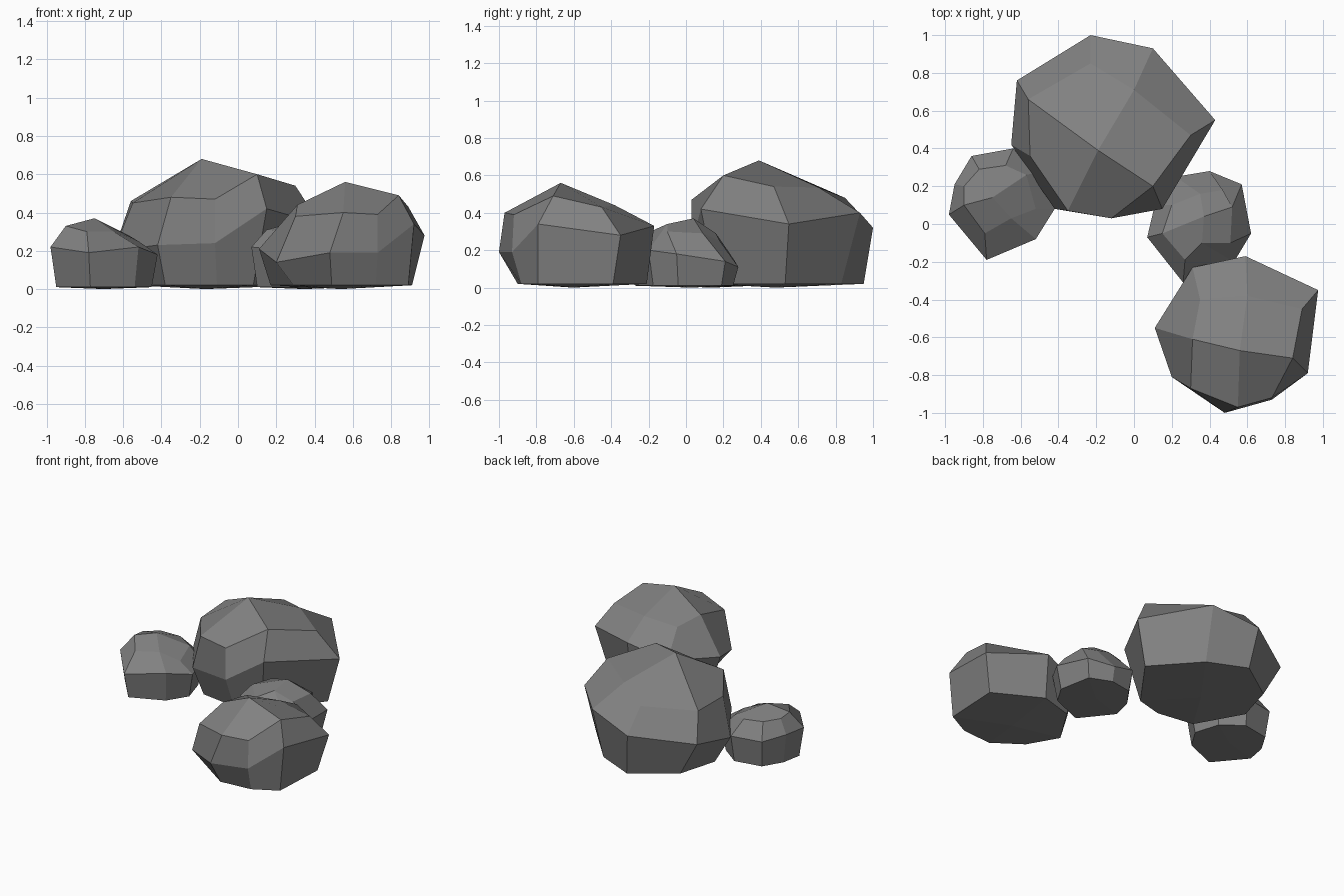
import bpy, bmesh

# Dark stone colour
stone = bpy.data.materials.new("dark_stone")
stone.diffuse_color = (.22, .22, .22, 1)


def rock(name, apex, shoulder, waist, foot, mid=0, base_z=.02):
    """Faceted boulder of quads: apex, shoulder ring, waist ring, foot ring.
    foot is a list of xy points, or a factor that draws the waist inwards."""
    n = len(waist)
    cx = sum(p[0] for p in waist) / n
    cy = sum(p[1] for p in waist) / n
    if isinstance(foot, float):
        foot = [(cx + (x - cx) * foot, cy + (y - cy) * foot) for x, y, z in waist]
    bm = bmesh.new()
    top = bm.verts.new(apex)
    bottom = bm.verts.new((cx, cy, 0))
    rings = [[bm.verts.new(p) for p in ring]
             for ring in (shoulder, waist, [(x, y, base_z) for x, y in foot])]
    # crown of four quads and underside of four quads
    for i in range(mid, n + mid, 2):
        j, k = (i + 1) % n, (i + 2) % n
        bm.faces.new((top, rings[0][i % n], rings[0][j], rings[0][k]))
        bm.faces.new((bottom, rings[2][k], rings[2][j], rings[2][i % n]))
    # side bands
    for upper, lower in zip(rings, rings[1:]):
        for i in range(n):
            j = (i + 1) % n
            bm.faces.new((upper[i], lower[i], lower[j], upper[j]))
    bmesh.ops.recalc_face_normals(bm, faces=bm.faces[:])
    mesh = bpy.data.meshes.new(name)
    bm.to_mesh(mesh)
    bm.free()
    mesh.materials.append(stone)
    bpy.context.collection.objects.link(bpy.data.objects.new(name, mesh))


# Largest boulder at the back
shoulder = [(-.35, .07, .48), (-.12, .03, .47), (.10, .20, .60), (.30, .47, .54),
            (0, .71, .535), (-.23, .85, .48), (-.56, .66, .46), (-.55, .36, .45)]
waist = [(-.42, .08, .23), (-.12, .03, .24), (.15, .08, .42), (.43, .55, .34),
         (.10, .93, .40), (-.23, 1.0, .32), (-.62, .76, .27), (-.65, .42, .20)]
foot = [(-.38, .15), (-.11, .11), (.08, .16), (.35, .53),
        (.08, .83), (-.19, .95), (-.48, .75), (-.56, .47)]
rock("back_boulder", (-.19, .39, .68), shoulder, waist, foot)

# Second boulder at the front right
shoulder = [(.30, -.87, .38), (.55, -.97, .40), (.73, -.92, .39), (.84, -.71, .49),
            (.89, -.45, .43), (.60, -.38, .44), (.35, -.40, .42), (.31, -.61, .44)]
waist = [(.20, -.81, .14), (.48, -1.0, .19), (.73, -.93, .19), (.92, -.79, .34),
         (.975, -.35, .28), (.59, -.17, .33), (.31, -.23, .25), (.11, -.55, .21)]
foot = [(.29, -.76), (.49, -.90), (.72, -.88), (.89, -.79),
        (.91, -.39), (.58, -.21), (.34, -.28), (.17, -.55)]
rock("front_boulder", (.56, -.67, .56), shoulder, waist, foot, mid=1)

# Small stone on the left
shoulder = [(-.90, .10, .33), (-.79, -.05, .30), (-.65, .03, .30), (-.52, .08, .25),
            (-.57, .26, .28), (-.68, .31, .30), (-.82, .29, .31), (-.90, .20, .32)]
waist = [(-.98, .05, .22), (-.78, -.19, .19), (-.52, -.08, .22), (-.42, .08, .18),
         (-.48, .28, .18), (-.64, .40, .20), (-.86, .36, .20), (-.95, .21, .22)]
rock("left_stone", (-.75, .14, .37), shoulder, waist, .89, base_z=.01)

# Small stone between the two boulders
shoulder = [(.15, -.05, .31), (.27, -.19, .30), (.36, -.10, .34), (.51, -.10, .30),
            (.52, .09, .29), (.47, .18, .25), (.35, .16, .29), (.20, .10, .31)]
waist = [(.07, -.07, .22), (.26, -.31, .20), (.53, -.20, .20), (.62, -.05, .18),
         (.57, .21, .14), (.40, .28, .11), (.22, .25, .16), (.11, .10, .20)]
rock("middle_stone", (.37, .04, .37), shoulder, waist, .89, base_z=.01)
